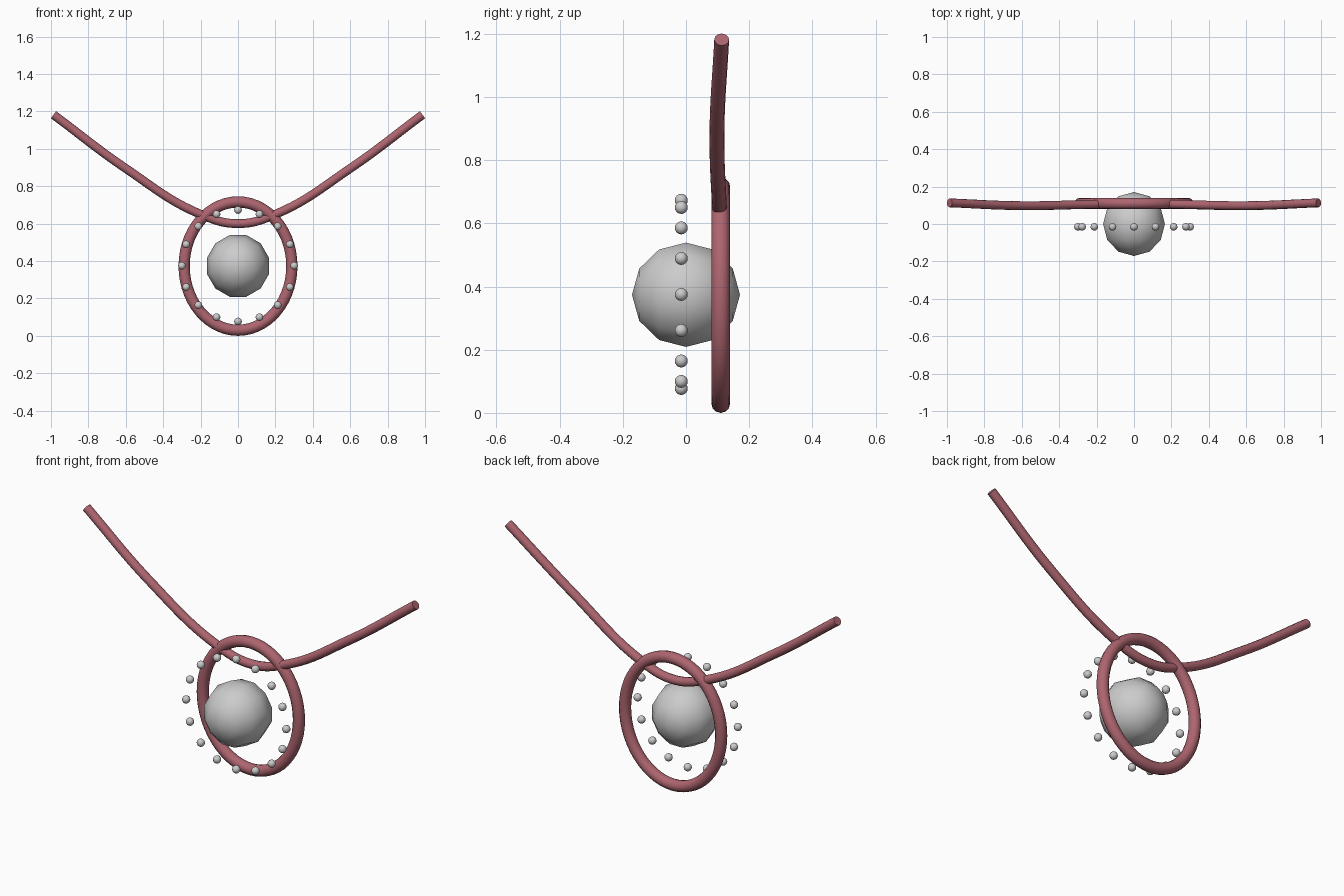
import bpy, math

if "Cube" in bpy.data.objects:
    bpy.data.objects.remove(bpy.data.objects["Cube"])

# Dusty red material for ring and cord
red = bpy.data.materials.new("dusty_red")
red.diffuse_color = (0.42, 0.13, 0.16, 1)
red.use_nodes = True
red.node_tree.nodes["Principled BSDF"].inputs["Base Color"].default_value = red.diffuse_color


def tube(name, points, radius, cyclic, kind):
    cu = bpy.data.curves.new(name, 'CURVE')
    cu.dimensions = '3D'
    cu.bevel_depth = radius
    cu.bevel_resolution = 4
    cu.resolution_u = 10
    cu.use_fill_caps = not cyclic
    sp = cu.splines.new(kind)
    sp.use_cyclic_u = cyclic
    if kind == 'BEZIER':
        sp.bezier_points.add(len(points) - 1)
        for bp, p in zip(sp.bezier_points, points):
            bp.co = p
            bp.handle_left_type = bp.handle_right_type = 'AUTO'
    else:
        sp.points.add(len(points) - 1)
        for pt, p in zip(sp.points, points):
            pt.co = (*p, 1)
    cu.materials.append(red)
    ob = bpy.data.objects.new(name, cu)
    bpy.context.collection.objects.link(ob)
    # Convert to an editable mesh
    bpy.ops.object.select_all(action='DESELECT')
    ob.select_set(True)
    bpy.context.view_layer.objects.active = ob
    bpy.ops.object.convert(target='MESH')
    bpy.ops.object.shade_smooth_by_angle(angle=math.radians(40))


def ball(name, radius, loc, segs, rings, rot):
    bpy.ops.mesh.primitive_uv_sphere_add(segments=segs, ring_count=rings,
                                         radius=radius, location=loc, rotation=rot)
    ob = bpy.context.object
    ob.name = name
    bpy.ops.object.shade_smooth_by_angle(angle=math.radians(40))
    return ob


# Oval pendant ring
N = 56
ring = [(0.288 * math.cos(2 * math.pi * i / N), 0.11,
         0.373 + 0.343 * math.sin(2 * math.pi * i / N)) for i in range(N)]
tube("pendant_ring", ring, 0.03, True, 'POLY')

# Neck cord, mirrored from its right half
half = [(0.2, 0.106, 0.65), (0.6, 0.098, 0.895), (0.986, 0.113, 1.182)]
cord = [(-x, y, z) for x, y, z in reversed(half)] + [(0, 0.11, 0.6)] + half
tube("neck_cord", cord, 0.0235, False, 'BEZIER')

# Central stone, pole facing the front
ball("centre_stone", 0.171, (0, 0, 0.374), 12, 6,
     (math.radians(90), math.radians(15), 0))

# Circle of small beads
for i in range(16):
    a = 2 * math.pi * i / 16
    ball(f"bead_{i + 1}", 0.0205,
         (0.3 * math.cos(a), -0.015, 0.375 + 0.298 * math.sin(a)), 12, 8, (0, 0, 0))
